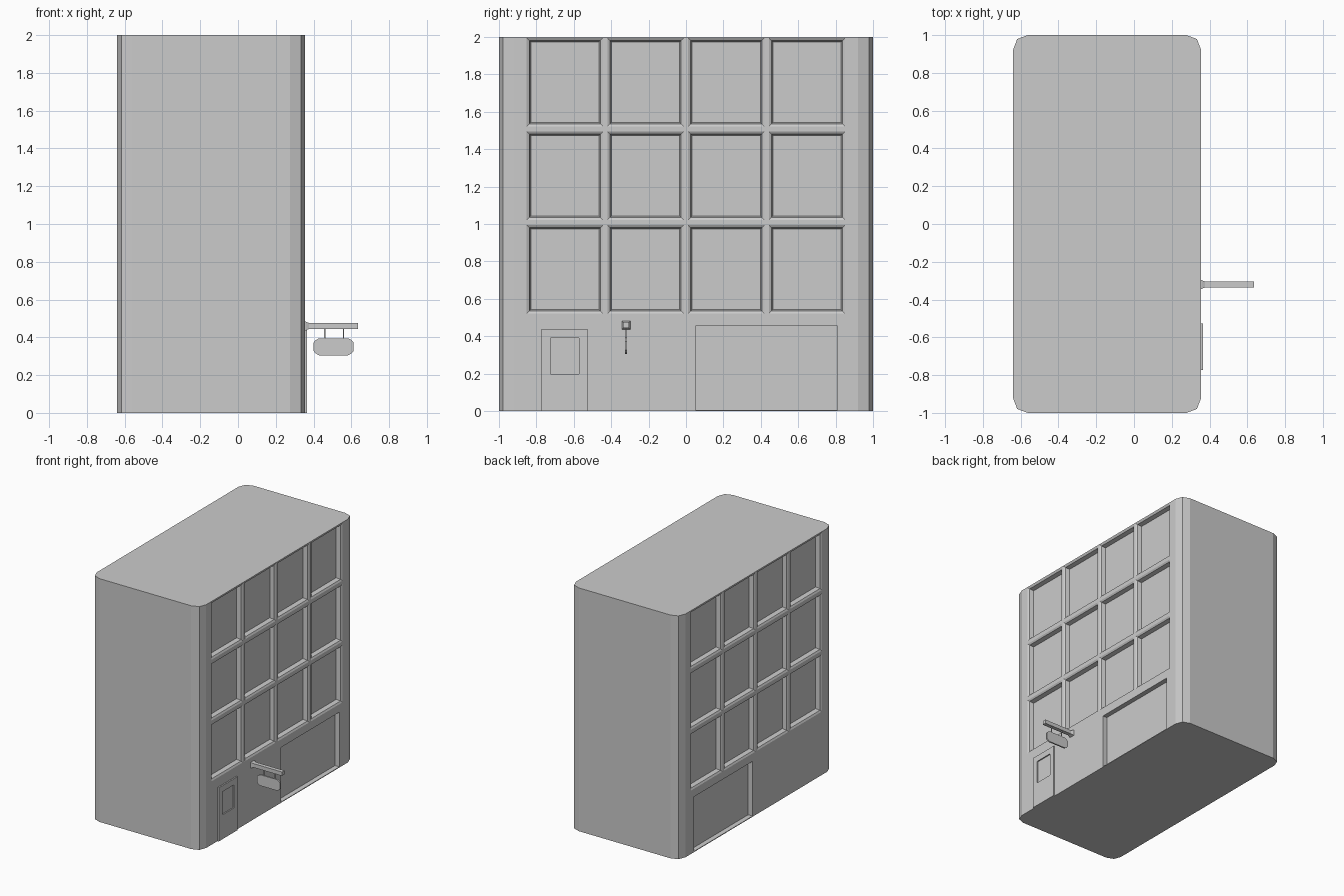
import bpy, bmesh

if "Cube" in bpy.data.objects:
    bpy.data.objects.remove(bpy.data.objects["Cube"])

FRONT, BACK = 0.355, -0.64


def finish(name, bm):
    bmesh.ops.recalc_face_normals(bm, faces=bm.faces[:])
    me = bpy.data.meshes.new(name)
    bm.to_mesh(me)
    bm.free()
    ob = bpy.data.objects.new(name, me)
    bpy.context.collection.objects.link(ob)
    return ob


def loft(bm, loops):
    """Skin a list of equal-length point loops and cap both ends."""
    rings = [[bm.verts.new(p) for p in lp] for lp in loops]
    n = len(rings[0])
    for a, b in zip(rings, rings[1:]):
        for i in range(n):
            bm.faces.new((a[i], a[(i + 1) % n], b[(i + 1) % n], b[i]))
    bm.faces.new(rings[0])
    bm.faces.new(rings[-1])


def rect(x, y0, y1, z0, z1, g=0.0):
    """Rectangle facing along x, grown by g."""
    return [(x, y0 - g, z0 - g), (x, y1 + g, z0 - g),
            (x, y1 + g, z1 + g), (x, y0 - g, z1 + g)]


def box(bm, x0, x1, y0, y1, z0, z1):
    loft(bm, [rect(x0, y0, y1, z0, z1), rect(x1, y0, y1, z0, z1)])


def cut(ob, cutter):
    cutter.hide_render = True
    m = ob.modifiers.new("cut", 'BOOLEAN')
    m.operation, m.solver, m.object = 'DIFFERENCE', 'EXACT', cutter
    bpy.context.view_layer.objects.active = ob
    bpy.ops.object.modifier_apply(modifier=m.name)
    bpy.data.objects.remove(cutter)


# Main block with two-step rounded vertical corners
r, k = 0.08, 0.022
outline = []
corners = [(BACK, -1, 1, 1), (FRONT, -1, -1, 1), (FRONT, 1, -1, -1), (BACK, 1, 1, -1)]
for i, (cx, cy, sx, sy) in enumerate(corners):
    pts = [(cx, cy + sy * r), (cx + sx * k, cy + sy * k), (cx + sx * r, cy)]
    outline += pts if i % 2 == 0 else pts[::-1]
bm = bmesh.new()
loft(bm, [[(x, y, z) for x, y in outline] for z in (0, 2)])
building = finish("building", bm)

# Window recesses with sloped lips and wide doorway recess, on both long sides
bm = bmesh.new()
for face, d in ((FRONT, -1), (BACK, 1)):
    for c in range(4):
        for row in range(3):
            y0, z0 = -0.837 + 0.431 * c, 0.535 + 0.5 * row
            y1, z1 = y0 + 0.38, z0 + 0.445
            steps = [(-0.03, 0.014), (0, 0.014), (0.008, 0.0), (0.042, -0.008)]
            loft(bm, [rect(face + d * dep, y0, y1, z0, z1, g) for dep, g in steps])
    box(bm, face - d * 0.03, face + d * 0.04, 0.05, 0.81, 0.006, 0.455)
cut(building, finish("recess_cutter", bm))

# Small door with a recessed upper panel
bm = bmesh.new()
box(bm, FRONT - 0.005, FRONT + 0.011, -0.772, -0.527, 0, 0.44)
door = finish("door", bm)
bm = bmesh.new()
box(bm, FRONT + 0.001, FRONT + 0.05, -0.725, -0.572, 0.2, 0.39)
cut(door, finish("panel_cutter", bm))

# Sign bracket: flared wall foot and square arm
bm = bmesh.new()
yc, zc = -0.32, 0.46
loft(bm, [rect(x, yc, yc, zc, zc, h) for x, h in
          ((0.345, 0.023), (0.358, 0.023), (0.376, 0.016), (0.635, 0.016))])
finish("sign_arm", bm)

# Two hangers
bm = bmesh.new()
for x in (0.459, 0.559):
    box(bm, x - 0.003, x + 0.003, yc - 0.003, yc + 0.003, 0.385, 0.448)
finish("sign_hangers", bm)

# Hanging sign board with clipped corners
w, h, cxs, czs = 0.105, 0.045, 0.506, 0.35
half = [(w, -0.023), (w, 0.023), (w - 0.01, 0.035), (w - 0.028, h)]
prof = [(w - 0.028, -h), (w - 0.01, -0.035)] + half
prof += [(-x, z) for x, z in reversed(prof)]
bm = bmesh.new()
loft(bm, [[(cxs + x, y, czs + z) for x, z in prof] for y in (yc - 0.006, yc + 0.006)])
finish("sign_board", bm)
